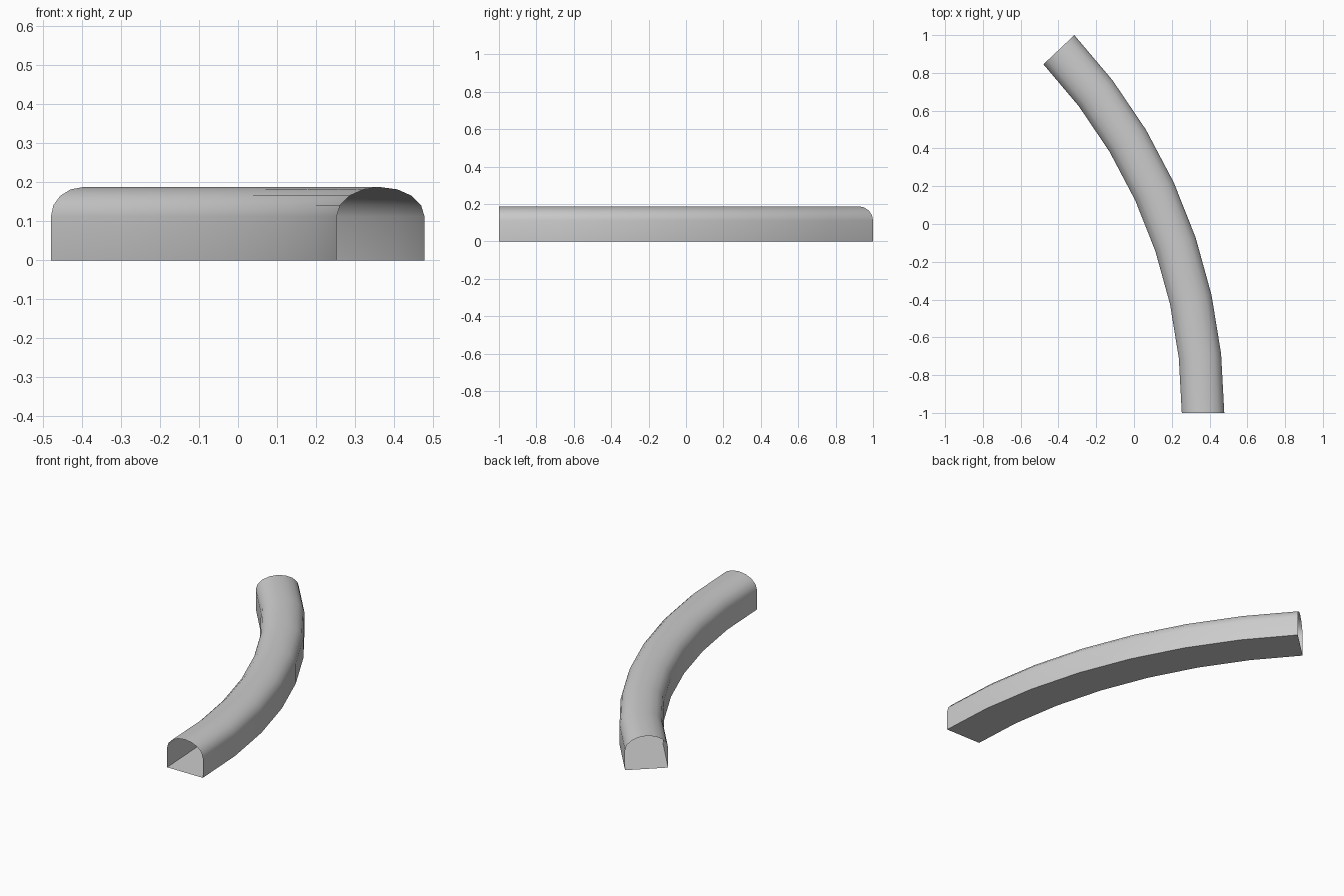
import bpy, bmesh
from math import sin, cos, pi, radians

if "Cube" in bpy.data.objects:
    bpy.data.objects.remove(bpy.data.objects["Cube"])

R_MID, HALF_W = 2.8035, 0.1125      # bend radius of the centre line, half width
WALL_H, ARCH_H = 0.113, 0.075       # straight wall, elliptical vault above it
TURN, STEPS, ARCH_SEGS = radians(43.3), 7, 8
CX, CY = 0.3655 - R_MID, -1.0       # bend centre

# Tunnel cross-section: flat floor, straight walls, rounded vault
profile = [(-HALF_W, 0), (HALF_W, 0)]
for i in range(ARCH_SEGS + 1):
    a = pi * i / ARCH_SEGS
    profile.append((HALF_W * cos(a), WALL_H + ARCH_H * sin(a)))

# Sweep the section round the bend, leaving both ends open
bm = bmesh.new()
rings = []
for s in range(STEPS + 1):
    t = TURN * s / STEPS
    rings.append([bm.verts.new((CX + (R_MID + u) * cos(t), CY + (R_MID + u) * sin(t), z))
                  for u, z in profile])
n = len(profile)
for a, b in zip(rings, rings[1:]):
    for i in range(n):
        j = (i + 1) % n
        bm.faces.new((a[i], a[j], b[j], b[i]))
bm.normal_update()

mesh = bpy.data.meshes.new("curved_tunnel")
bm.to_mesh(mesh)
bm.free()
tunnel = bpy.data.objects.new("curved_tunnel", mesh)
bpy.context.collection.objects.link(tunnel)

# Smooth vault, crisp floor edges
bpy.context.view_layer.objects.active = tunnel
tunnel.select_set(True)
bpy.ops.object.shade_smooth_by_angle(angle=radians(40))
